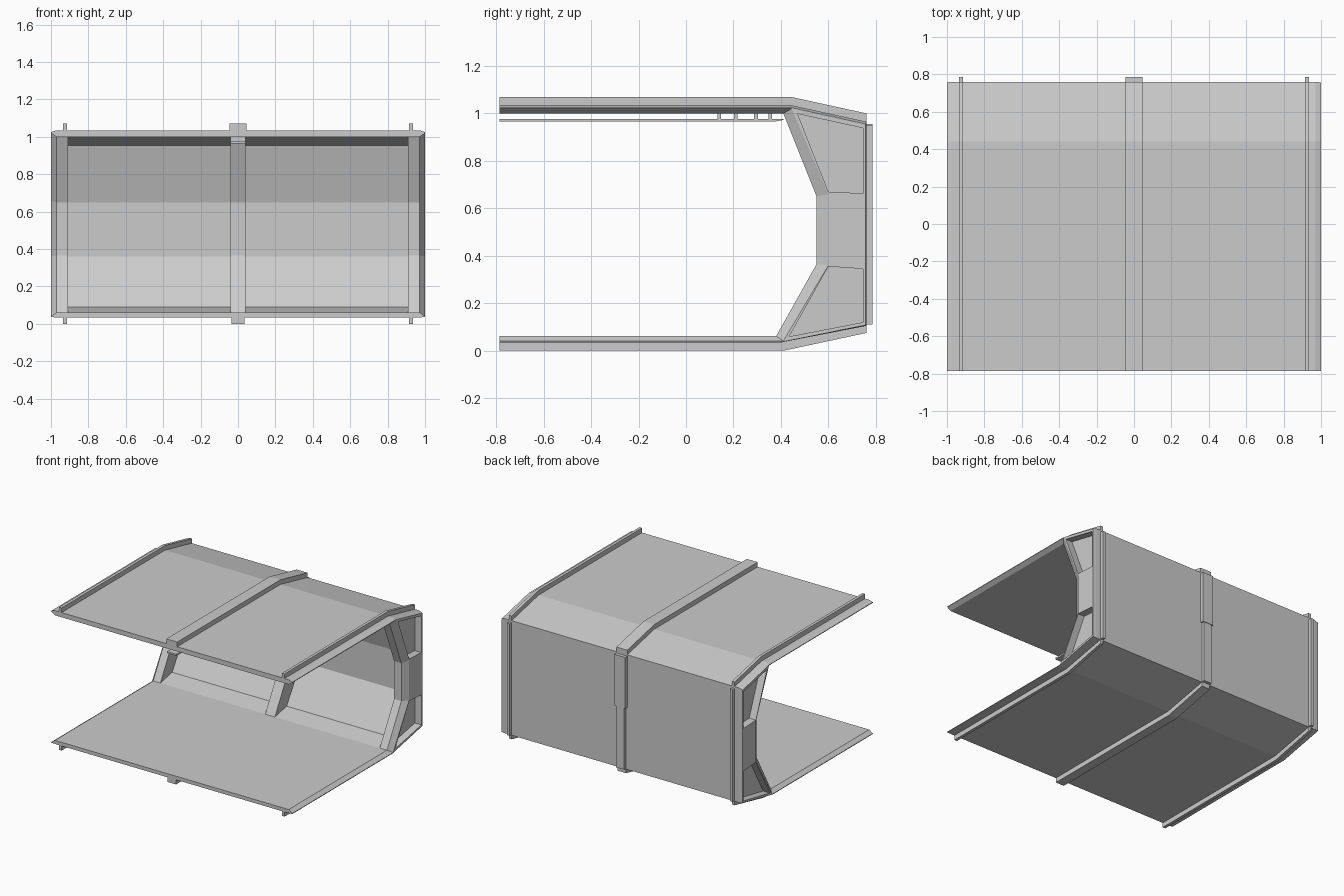
import bpy, bmesh

if "Cube" in bpy.data.objects:
    bpy.data.objects.remove(bpy.data.objects["Cube"])

F, B = -0.785, 0.785   # front and back limits in y


def loft(name, stations, caps=True):
    """Join (x, [(y, z), ...]) sections into one flat-faced mesh."""
    bm = bmesh.new()
    rings = [[bm.verts.new((x, y, z)) for y, z in pts] for x, pts in stations]
    n = len(rings[0])
    for a, b in zip(rings, rings[1:]):
        for i in range(n):
            j = (i + 1) % n
            bm.faces.new((a[i], a[j], b[j], b[i]))
    if caps:
        bm.faces.new(rings[0][::-1])
        bm.faces.new(rings[-1])
    bmesh.ops.recalc_face_normals(bm, faces=bm.faces[:])
    if not caps:
        # open tube: make sure the top plate faces up
        bm.faces.ensure_lookup_table()
        top = max(bm.faces, key=lambda f: f.calc_center_median().z)
        if top.normal.z < 0:
            bmesh.ops.reverse_faces(bm, faces=bm.faces[:])
    me = bpy.data.meshes.new(name)
    bm.to_mesh(me)
    bm.free()
    ob = bpy.data.objects.new(name, me)
    bpy.context.collection.objects.link(ob)
    return ob


def prism(name, x0, x1, pts):
    return loft(name, [(x0, pts), (x1, pts)])


def rect(y0, y1, z0, z1):
    return [(y0, z0), (y1, z0), (y1, z1), (y0, z1)]


# Cross-sections: outer skin runs bottom to top, inner skin top to bottom
outer = [(F, .035), (.40, .035), (.76, .105), (.76, .965), (.44, 1.035), (F, 1.035)]
outer_end = [(F, .036), (.40, .036), (.757, .108), (.757, .955), (.44, 1.025), (F, 1.025)]
rib_in = [(F, 1.0), (.41, 1.0), (.55, .65), (.55, .365), (.38, .062), (F, .062)]
end_in = [(F, 1.02), (.445, 1.02), (.60, .66), (.60, .36), (.41, .041), (F, .041)]
wall_in = [(F, 1.0), (.41, 1.0), (.60, .955), (.69, .65), (.69, .36),
           (.52, .09), (.38, .062), (F, .062)]

# Recesses in the end frames
low_pocket = [(.435, .06), (.745, .12), (.745, .345), (.60, .355)]
high_pocket = [(.47, .998), (.60, .67), (.745, .663), (.745, .938)]

# Outer strap profiles
top_strap = [(F, 1.03), (.44, 1.03), (.76, .96), (.76, 1.0), (.44, 1.07), (F, 1.07)]
low_strap = [(F, 0), (.41, 0), (.76, .075), (.76, .11), (.40, .04), (F, .04)]

for side, s in (("left", -1), ("right", 1)):
    # Wall, floor and ceiling panels between the ribs
    skin = outer + wall_in
    loft(side + "_panel_shell", [(s * .04, skin), (s * .91, skin)], caps=False)

    # Chamfered end frame with two recesses
    frame = loft(side + "_end_frame", [(s * .91, outer + rib_in), (s * .97, outer + rib_in),
                                       (s * 1.0, outer_end + end_in)])
    for tag, pts in (("low", low_pocket), ("high", high_pocket)):
        cut = prism(f"{side}_{tag}_recess_cutter", s * .945, s * 1.05, pts)
        cut.hide_render = True
        cut.hide_viewport = True
        cut.display_type = 'WIRE'
        m = frame.modifiers.new(tag + "_recess", 'BOOLEAN')
        m.operation = 'DIFFERENCE'
        m.solver = 'EXACT'
        m.object = cut

    # Narrow outer straps
    a, b = s * .914, s * .936
    prism(side + "_top_strap", a, b, top_strap)
    prism(side + "_bottom_strap", a, b, low_strap)
    prism(side + "_back_strap", a, b, rect(.755, B, .11, .95))

# Central rib
prism("center_rib", -.04, .04, outer + rib_in)

# Wide central straps, the back one stepping narrower below
prism("center_top_strap", -.045, .045, top_strap)
prism("center_bottom_strap", -.035, .035, low_strap)
prism("center_back_strap_upper", -.045, .045, rect(.755, B, .57, .955))
prism("center_back_strap_lower", -.033, .033, rect(.755, B - .003, .11, .57))

# Ceiling rail hung on small spacers
prism("ceiling_rail", -.04, .04, [(F, .965), (.37, .965), (.41, .972), (.41, .977), (F, .977)])
for i, y in enumerate((.14, .21, .295, .355)):
    prism(f"rail_spacer_{i + 1}", -.04, .04, rect(y - .008, y + .008, .975, 1.002))
